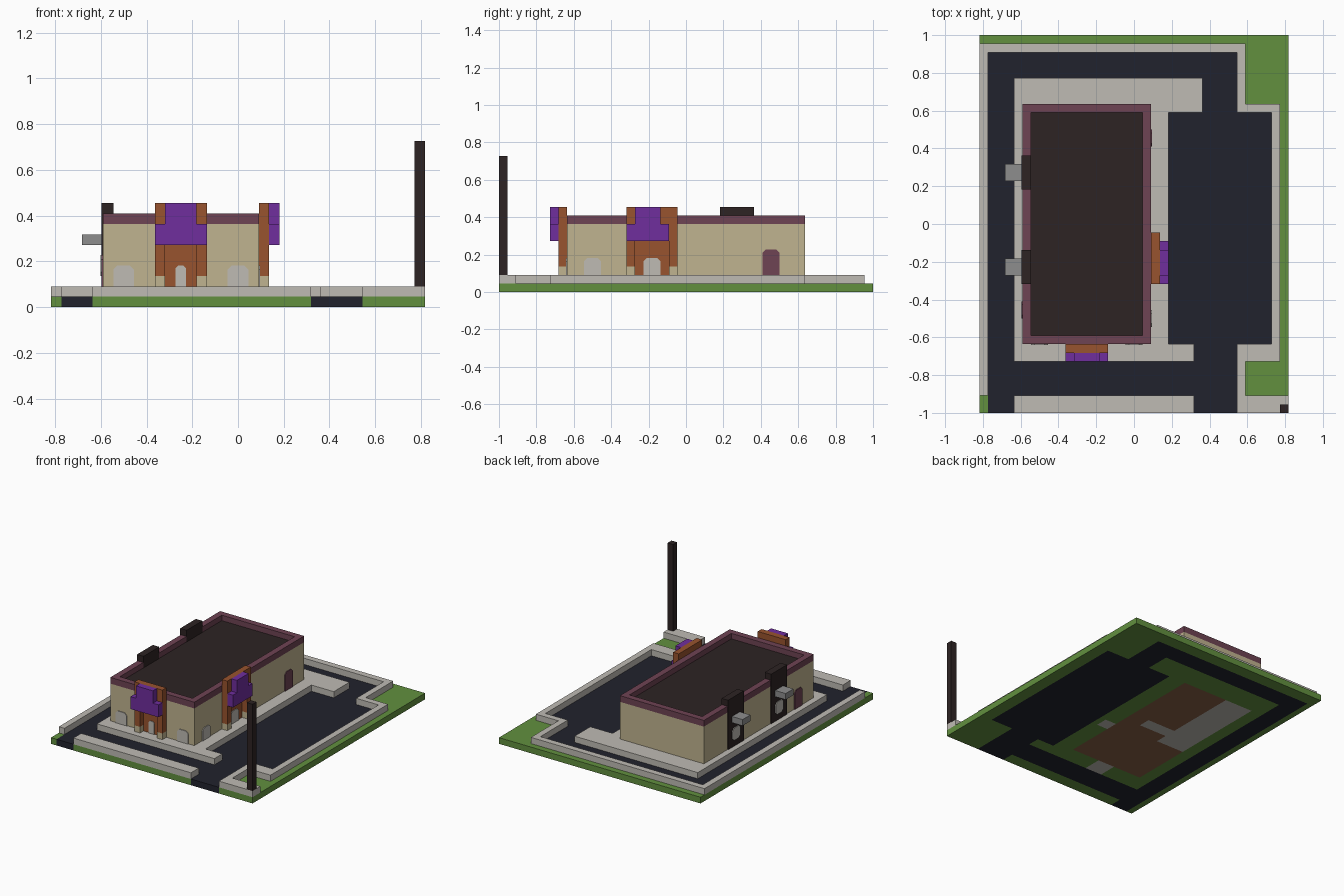
import bpy, bmesh
from mathutils import Vector

if "Cube" in bpy.data.objects:
    bpy.data.objects.remove(bpy.data.objects["Cube"])

UNIT = 1 / 22              # the lot is laid out on a 36 x 44 grid of blocks
WIDE, DEEP = 36, 44
THIN = 0.12                # painted plate thickness, in blocks


def linear(byte):
    c = byte / 255
    return c / 12.92 if c < 0.04045 else ((c + 0.055) / 1.055) ** 2.4


def material(name, r, g, b):
    mat = bpy.data.materials.new(name)
    mat.use_nodes = True
    rgba = (linear(r), linear(g), linear(b), 1)
    mat.diffuse_color = rgba
    shader = mat.node_tree.nodes["Principled BSDF"]
    shader.inputs["Base Color"].default_value = rgba
    shader.inputs["Roughness"].default_value = 0.9
    return mat


grass = material("grass green", 98, 144, 63)
asphalt = material("asphalt", 33, 34, 45)
concrete = material("pale concrete", 191, 187, 180)
stucco = material("tan stucco", 192, 180, 144)
maroon = material("maroon trim", 110, 67, 83)
dark = material("dark roof", 45, 35, 35)
wood = material("rust orange", 152, 83, 46)
purple = material("purple", 112, 46, 158)
steel = material("grey metal", 141, 141, 141)
floor = material("brown floor", 135, 96, 70)


def place(x, y, z):
    return Vector(((x - WIDE / 2) * UNIT, (y - DEEP / 2) * UNIT, z * UNIT))


def finish(name, bm, *mats):
    mesh = bpy.data.meshes.new(name)
    bmesh.ops.recalc_face_normals(bm, faces=bm.faces)
    bm.to_mesh(mesh)
    bm.free()
    for mat in mats:
        mesh.materials.append(mat)
    obj = bpy.data.objects.new(name, mesh)
    bpy.context.scene.collection.objects.link(obj)
    return obj


def blocks(name, mat, boxes):
    """Boxes given as low corner and high corner, in grid blocks."""
    bm = bmesh.new()
    for x0, y0, z0, x1, y1, z1 in boxes:
        cube = bmesh.ops.create_cube(bm, size=1)["verts"]
        for v in cube:
            v.co = place(x1 if v.co.x > 0 else x0,
                         y1 if v.co.y > 0 else y0,
                         z1 if v.co.z > 0 else z0)
    return finish(name, bm, mat)


def slabs(name, mat, rects, z0, z1):
    return blocks(name, mat, [(a, b, z0, c, d, z1) for a, b, c, d in rects])


def arch(name, mat, wall, at, start, end, z0, z1, both_ends=False):
    """Thin plate with clipped corners on a wall; wall gives axis and side."""
    cut = 0.4 if end - start > 1.5 else 0.25
    low = cut if both_ends else 0
    outline = [(start + low, z0), (end - low, z0), (end, z0 + low), (end, z1 - cut),
               (end - cut, z1), (start + cut, z1), (start, z1 - cut), (start, z0 + low)]
    if not both_ends:
        outline = outline[1:-1]
        outline.append((start, z0))
    axis, side = wall
    bm = bmesh.new()

    def ring(depth):
        d = at + side * depth
        return [bm.verts.new(place(d, u, z) if axis == "x" else place(u, d, z))
                for u, z in outline]
    back, front = ring(0), ring(THIN)
    bm.faces.new(back)
    bm.faces.new(front)
    for i in range(len(back)):
        j = (i + 1) % len(back)
        bm.faces.new((back[i], back[j], front[j], front[i]))
    return finish(name, bm, mat)


# Ground slab: one sheet of cells coloured by zone, later zones on top
ROAD = [(1, 0, 4, 42), (1, 39, 30, 42), (1, 2, 30, 6), (25, 0, 30, 8),
        (22, 8, 34, 35), (26, 35, 30, 42)]
INSIDE = [(6, 9, 19, 35)]
TILES = [(6, 19, 11, 35), (11, 21, 16, 23), (19, 17, 21, 19), (11, 6, 14, 9)]
zones = [(1, ROAD), (2, INSIDE), (3, TILES)]


def zone_of(i, j):
    found = 0
    for index, rects in zones:
        if any(a <= i < c and b <= j < d for a, b, c, d in rects):
            found = index
    return found


bm = bmesh.new()
for i in range(WIDE):
    for j in range(DEEP):
        bm.faces.new([bm.verts.new(place(x, y, 0)) for x, y in
                      ((i, j), (i + 1, j), (i + 1, j + 1), (i, j + 1))]
                     ).material_index = zone_of(i, j)
bmesh.ops.remove_doubles(bm, verts=bm.verts, dist=UNIT / 10)
top = bmesh.ops.extrude_face_region(bm, geom=bm.faces[:], use_keep_orig=True)["geom"]
bmesh.ops.translate(bm, vec=(0, 0, UNIT),
                    verts=[g for g in top if isinstance(g, bmesh.types.BMVert)])
# Edge faces take the colour of the cell they border
for f in bm.faces:
    c = f.calc_center_median() / UNIT
    i = min(int(c.x + WIDE / 2), WIDE - 1)
    j = min(int(c.y + DEEP / 2), DEEP - 1)
    f.material_index = zone_of(i, j)
finish("ground", bm, grass, asphalt, floor, concrete)

# Kerbs and walkways
slabs("outer_kerb", concrete,
      [(0, 2, 1, 43), (1, 42, 31, 43), (30, 35, 31, 42), (31, 35, 35, 36),
       (34, 8, 35, 35), (30, 6, 35, 8), (30, 2, 31, 6), (30, 0, 36, 2)], 1, 2)
slabs("front_kerb", concrete, [(4, 0, 25, 2)], 1, 2)
slabs("walkway", concrete, [(4, 6, 22, 39), (22, 6, 25, 8), (22, 35, 26, 39)], 1, 2)

# Sign pole
slabs("sign_pole", dark, [(35, 0, 36, 1)], 2, 16)

# Building shell, roof and parapet
slabs("building_walls", stucco, [(5, 8, 20, 36)], 2, 8)
slabs("roof", dark, [(6, 9, 19, 35)], 8, 8 + THIN)
slabs("parapet", maroon, [(5, 8, 20, 9), (5, 35, 20, 36),
                          (5, 9, 6, 35), (19, 9, 20, 35)], 8, 9)


def entrance(name, wall, at, start, end, sign_end, crown, door):
    """Porch with pillars on tan feet, a lintel and a stepped purple sign."""
    axis, side = wall

    def bar(u0, u1, d0, d1, z0, z1):
        near, far = sorted((at + side * d0, at + side * d1))
        if axis == "x":
            return (near, u0, z0, far, u1, z1)
        return (u0, near, z0, u1, far, z1)
    pillars = [(start, start + 1), (end - 1, end)]
    blocks(name + "_pillars", wood, [bar(a, b, 0, 1, 3, 6) for a, b in pillars])
    blocks(name + "_pillar_feet", stucco, [bar(a, b, 0, 1, 2, 3) for a, b in pillars])
    blocks(name + "_lintel", wood, [bar(start, end, 0, 1, 6, 10)])
    blocks(name + "_back_panel", wood, [bar(start + 1, end - 1, 0, THIN, 2, 6)])
    blocks(name + "_sign", purple, [bar(start, sign_end, 1, 2, 6, 8),
                                    bar(crown[0], crown[1], 1, 2, 8, 10)])
    arch(name + "_door", concrete, wall, at + side * THIN, *door, 2, 4)


FRONT, RIGHT, LEFT = ("y", -1), ("x", 1), ("x", -1)
entrance("front_entrance", FRONT, 8, 10, 15, 15, (11, 14), (12, 13))
entrance("side_entrance", RIGHT, 20, 15, 21, 20, (16, 19), (17, 19))

# Windows and service doors
for label, start in (("outer", 6), ("inner", 17)):
    arch("front_window_" + label, concrete, FRONT, 8, start, start + 2, 2, 4)
arch("side_window", concrete, RIGHT, 20, 10, 12, 2, 4)
arch("side_service_door", maroon, RIGHT, 20, 31, 33, 2, 5)
arch("drive_service_door", maroon, LEFT, 5, 11, 13, 2, 5)

# Drive-up bays: tall dark panel, window and projecting canopy
for label, y in (("pay", 26), ("pickup", 15)):
    slabs(label + "_bay_panel", dark, [(5 - THIN, y, 6 + THIN / 4, y + 4)], 2, 10)
    arch(label + "_window", concrete, LEFT, 5 - THIN, y + 1, y + 3, 3, 5, True)
    slabs(label + "_canopy", steel, [(3, y + 1, 5, y + 3)], 6, 7)
